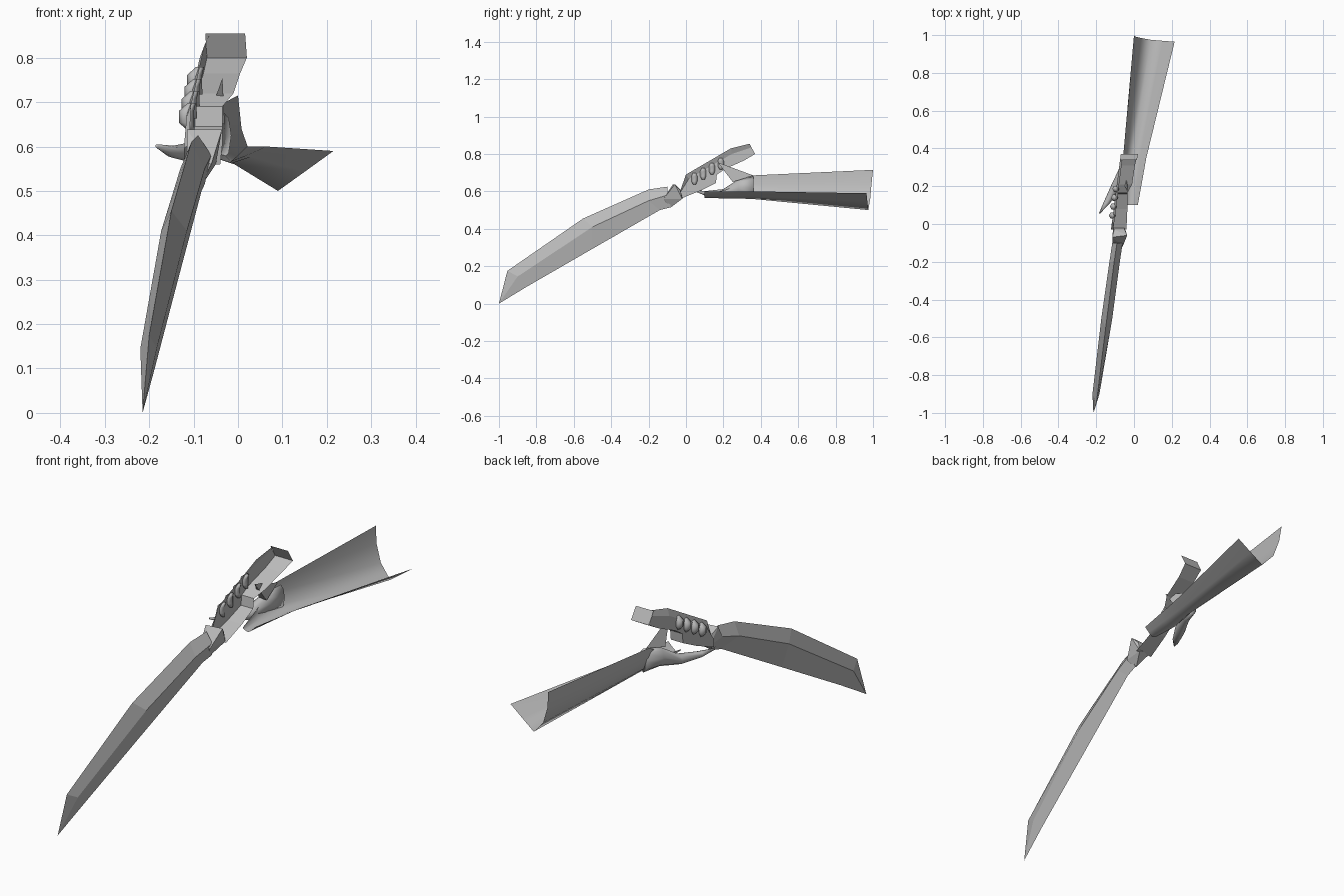
import bpy, bmesh, math
from mathutils import Vector

if "Cube" in bpy.data.objects:
    bpy.data.objects.remove(bpy.data.objects["Cube"])

grey = bpy.data.materials.new("grey")
grey.diffuse_color = (0.5, 0.5, 0.5, 1)
grey.use_nodes = True
grey.node_tree.nodes["Principled BSDF"].inputs["Base Color"].default_value = grey.diffuse_color


def add(name, verts, faces, smooth=False, solid=False):
    me = bpy.data.meshes.new(name)
    me.from_pydata(verts, [], faces)
    me.materials.append(grey)
    if solid:
        bm = bmesh.new()
        bm.from_mesh(me)
        bmesh.ops.recalc_face_normals(bm, faces=bm.faces)
        bm.to_mesh(me)
        bm.free()
    ob = bpy.data.objects.new(name, me)
    bpy.context.collection.objects.link(ob)
    if smooth:
        for p in me.polygons:
            p.use_smooth = True
    return ob


def loft(name, rows, closed=False, smooth=False):
    """Skin rows of equal point count; closed rows are capped."""
    n = len(rows[0])
    verts = [p for r in rows for p in r]
    faces = []
    for i in range(len(rows) - 1):
        for j in range(n if closed else n - 1):
            k = (j + 1) % n
            faces.append((i * n + j, i * n + k, (i + 1) * n + k, (i + 1) * n + j))
    if closed:
        faces += [tuple(range(n))[::-1], tuple(range(len(verts) - n, len(verts)))]
    return add(name, verts, faces, smooth, closed)


def hull(name, pts):
    bm = bmesh.new()
    for p in pts:
        bm.verts.new(p)
    res = bmesh.ops.convex_hull(bm, input=bm.verts[:])
    bmesh.ops.delete(bm, geom=[v for v in bm.verts if not v.link_faces], context='VERTS')
    bmesh.ops.recalc_face_normals(bm, faces=bm.faces)
    me = bpy.data.meshes.new(name)
    bm.to_mesh(me)
    bm.free()
    me.materials.append(grey)
    ob = bpy.data.objects.new(name, me)
    bpy.context.collection.objects.link(ob)


# Blade: kite section (spine, left ridge, cutting edge, right ridge)
blade_rows = [
    [(-.09, -.1, .625), (-.115, -.1, .58), (-.075, -.08, .515), (-.06, -.1, .58)],
    [(-.105, -.2, .61), (-.13, -.2, .55), (-.082, -.14, .5), (-.075, -.2, .55)],
    [(-.15, -.55, .455), (-.173, -.5, .41), (-.137, -.5, .293), (-.115, -.5, .41)],
    [(-.2, -.955, .175), (-.22, -.9, .145), (-.19, -.85, .091), (-.183, -.9, .145)],
]
bv = [p for r in blade_rows for p in r] + [(-.215, -1, 0)]
bf = [(i * 4 + j, i * 4 + (j + 1) % 4, i * 4 + 4 + (j + 1) % 4, i * 4 + 4 + j)
      for i in range(3) for j in range(4)]
bf += [(12 + j, 12 + (j + 1) % 4, 16) for j in range(4)] + [(3, 2, 1, 0)]
add("blade", bv, bf, solid=True)

# Flared guard between blade and grip
hull("guard", [(-.115, -.07, .638), (-.036, -.06, .638), (-.115, -.1, .58),
               (-.06, -.12, .56), (-.08, -.1, .525), (-.08, -.08, .515),
               (-.05, -.02, .56), (-.11, -.02, .57), (-.105, -.03, .61),
               (-.05, -.03, .605)])


# Grip: one side wall with a bevelled top, open on the other side
def wall_x(y):
    return -.11 + .13 * y


top = [(-.03, .605), (0, .69), (.24, .83), (.34, .855)]
low = [(-.03, .56), (.08, .605), (.16, .645), (.165, .69),
       (.21, .72), (.31, .765), (.37, .8)]
bevel = [(-.03, .595), (.015, .667), (.245, .8), (.35, .835)]
side = [(wall_x(y) - .008, y, z) for y, z in bevel + low[::-1]]
add("grip_wall", side, [tuple(range(len(side)))])
loft("grip_bevel", [[(wall_x(y) + .004, y, z) for y, z in top], side[:4]])

# Lower flange of the grip, turning up into the end cap
rim_x = [-.04, -.035, -.035, -.035, -.01, .005, .02, .016]
edge = low + [(.34, .855)]
loft("grip_flange_and_cap", [[(wall_x(y) - .008, y, z) for y, z in edge],
                             [(x, y, z) for x, (y, z) in zip(rim_x, edge)]])

# Four fingers curled over the grip wall
for i in range(4):
    y = .045 + .047 * i
    c = Vector((wall_x(y) - .006, y, .668 + .027 * i))
    rows = []
    for dz, dx, r in ((-.032, .004, .008), (-.014, -.006, .017),
                      (.012, -.006, .017), (.03, .006, .009)):
        rows.append([(c.x + dx + r * math.cos(a * math.pi / 3),
                      c.y + 1.1 * r * math.sin(a * math.pi / 3), c.z + dz) for a in range(6)])
    loft(f"finger_{i + 1}", rows, closed=True, smooth=True)

# Hand tapering forward to the thumb tip
hand = []
for x, y, z, rx, rz in ((-.035, .36, .625, .02, .055), (-.06, .28, .62, .025, .045),
                        (-.095, .2, .587, .028, .025), (-.145, .11, .588, .018, .014),
                        (-.183, .055, .601, .003, .004)):
    hand.append([(x + rx * math.cos(a * math.pi / 4), y, z + rz * math.sin(a * math.pi / 4))
                 for a in range(8)])
loft("hand", hand, closed=True, smooth=True)
hull("hand_web", [(-.035, .17, .755), (-.05, .36, .685), (-.07, .25, .655), (-.03, .25, .65)])

# Sleeve: an open trough that widens to the back
sections = [
    ([.1] * 6, [(-.045, .58), (-.044, .575), (-.035, .57), (-.018, .565), (0, .58), (.02, .6)]),
    ([.22] * 6, [(-.06, .61), (-.058, .59), (-.045, .572), (-.015, .562), (.015, .578), (.042, .6)]),
    ([.35] * 6, [(-.058, .685), (-.056, .64), (-.04, .59), (-.008, .56), (.03, .577), (.065, .6)]),
    ([1, .992, .985, .975, .97, .965],
     [(0, .715), (.008, .64), (.035, .56), (.09, .5), (.15, .543), (.215, .59)]),
]
loft("sleeve", [[(x, y, z) for y, (x, z) in zip(ys, xz)] for ys, xz in sections], smooth=True)
